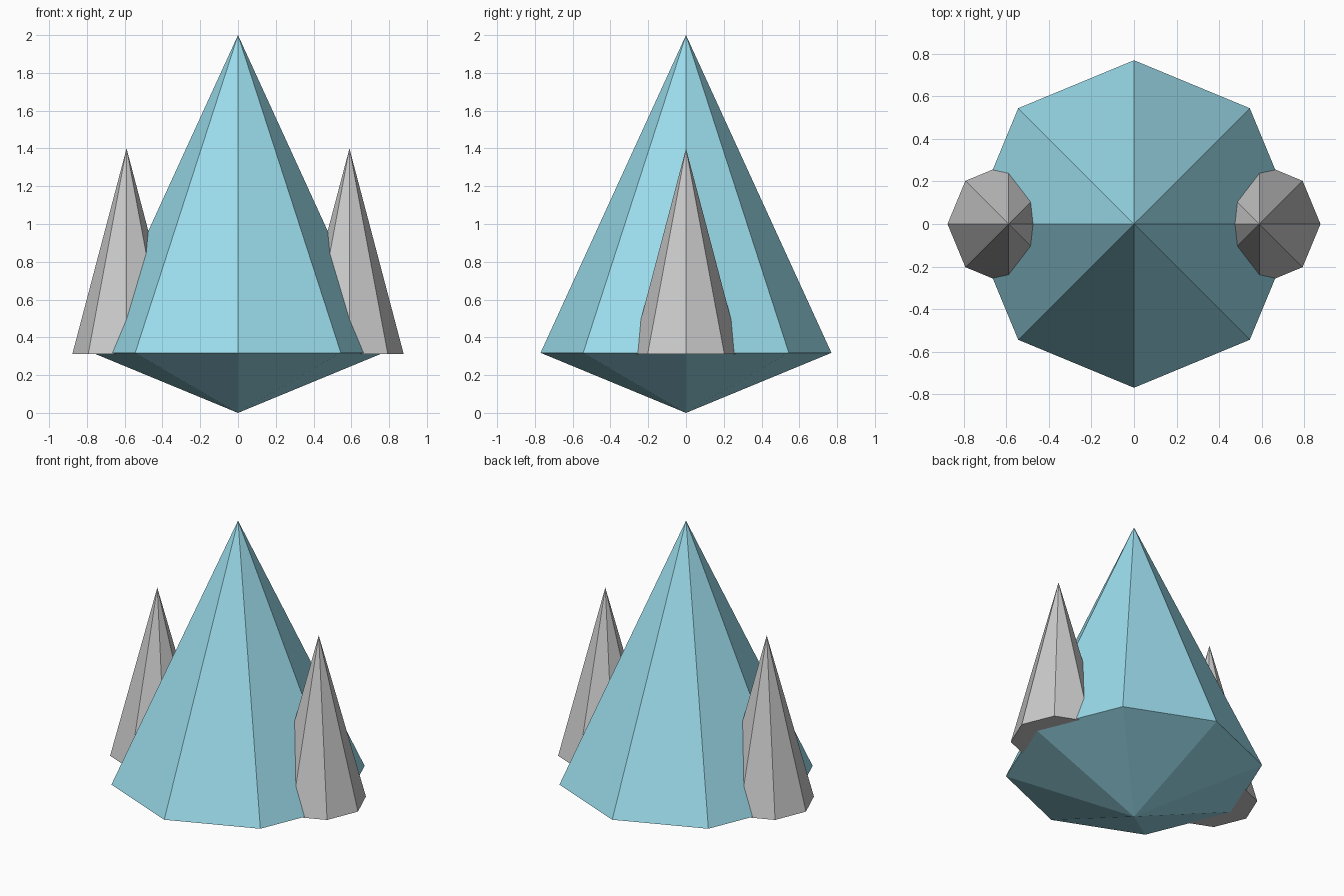
import bpy, bmesh
from math import cos, sin, pi

if "Cube" in bpy.data.objects:
    bpy.data.objects.remove(bpy.data.objects["Cube"])

SIDES = 8


def spire(name, x, radius, ring_z, top_z, bottom_z=None):
    """Faceted spike: a ring rising to a point, with a flat or pointed underside."""
    bm = bmesh.new()
    ring = [bm.verts.new((radius * cos(2 * pi * i / SIDES),
                          radius * sin(2 * pi * i / SIDES), ring_z))
            for i in range(SIDES)]
    tip = bm.verts.new((0, 0, top_z))
    base = None if bottom_z is None else bm.verts.new((0, 0, bottom_z))
    for a, b in zip(ring, ring[1:] + ring[:1]):
        bm.faces.new((a, b, tip))
        if base:
            bm.faces.new((b, a, base))
    if not base:
        bm.faces.new(ring[::-1])
    mesh = bpy.data.meshes.new(name)
    bm.to_mesh(mesh)
    bm.free()
    obj = bpy.data.objects.new(name, mesh)
    obj.location.x = x
    bpy.context.collection.objects.link(obj)
    return obj


# Large blue central crystal with a pointed underside
blue = bpy.data.materials.new("blue_crystal")
blue.diffuse_color = (0.33, 0.72, 0.84, 1)
blue.use_nodes = True
blue.node_tree.nodes["Principled BSDF"].inputs["Base Color"].default_value = blue.diffuse_color
crystal = spire("central_crystal", 0, 0.77, 0.318, 2.0, 0.0)
crystal.data.materials.append(blue)

# Grey flat-bottomed spikes sunk into the left and right sides
for side, x in (("left", -0.59), ("right", 0.59)):
    spire(side + "_spike", x, 0.287, 0.312, 1.4)
